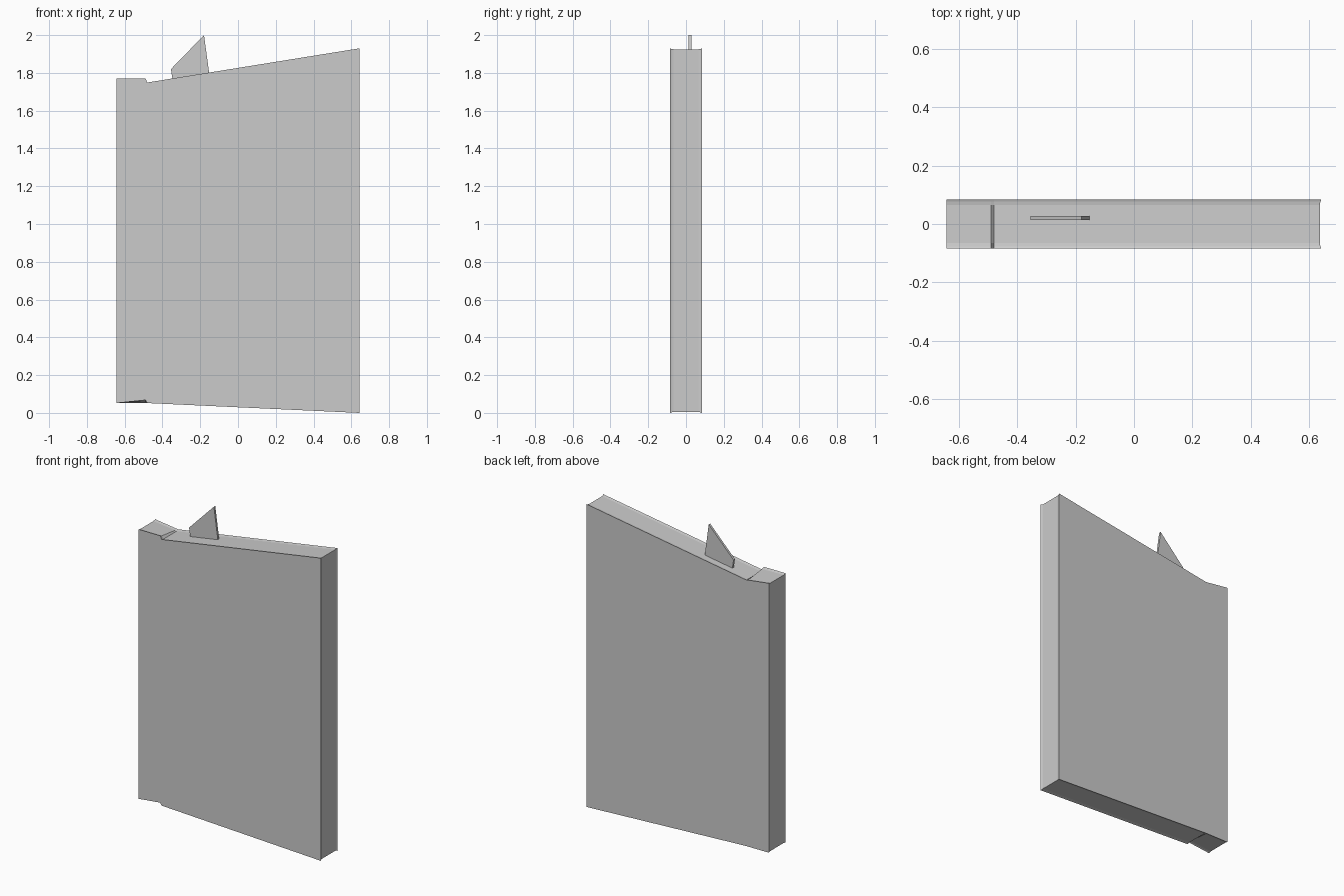
import bpy, bmesh

if "Cube" in bpy.data.objects:
    bpy.data.objects.remove(bpy.data.objects["Cube"])

W, T = 0.643, 0.084   # half width, half thickness


def finish(bm, name):
    bmesh.ops.recalc_face_normals(bm, faces=bm.faces)
    mesh = bpy.data.meshes.new(name)
    bm.to_mesh(mesh)
    bm.free()
    obj = bpy.data.objects.new(name, mesh)
    bpy.context.collection.objects.link(obj)
    return obj


def loft(name, rings):
    """Skin closed rings of equal length and cap both ends."""
    bm = bmesh.new()
    loops = [[bm.verts.new(p) for p in ring] for ring in rings]
    n = len(loops[0])
    for a, b in zip(loops, loops[1:]):
        for i in range(n):
            j = (i + 1) % n
            bm.faces.new((a[i], a[j], b[j], b[i]))
    bm.faces.new(loops[0])
    bm.faces.new(loops[-1])
    return finish(bm, name)


# Slab outline: (x, front z, back z, inset direction x, inset direction z)
outline = [
    (-W, 0.052, 0.052, 0, 1),
    (-0.49, 0.068, 0.052, 0, 1),
    (-0.48, 0.052, 0.052, 0, 1),
    (W, 0.0, 0.0, -1, 1),
    (W, 1.93, 1.93, -1, -1),
    (-0.48, 1.749, 1.749, 0, -1),
    (-0.49, 1.77, 1.750, 0, -1),
    (-W, 1.77, 1.77, 0, -1),
]

# Shallow groove across the thickness on the top, bottom and right edges
rings = []
for y, inset in [(-T, 0), (-0.077, 0.003), (-0.066, 0.005),
                 (0.066, 0.005), (0.077, 0.003), (T, 0)]:
    t = (y + T) / (2 * T)
    rings.append([(x + dx * inset, y, zf + (zb - zf) * t + dz * inset)
                  for x, zf, zb, dx, dz in outline])
slab = loft("book_block", rings)

# Pointed marker sticking out of the top
tab = [(-0.345, 1.755), (-0.355, 1.82), (-0.18, 2.0), (-0.15, 1.78)]
marker = loft("page_marker", [[(x, y, z) for x, z in tab] for y in (0.014, 0.028)])
